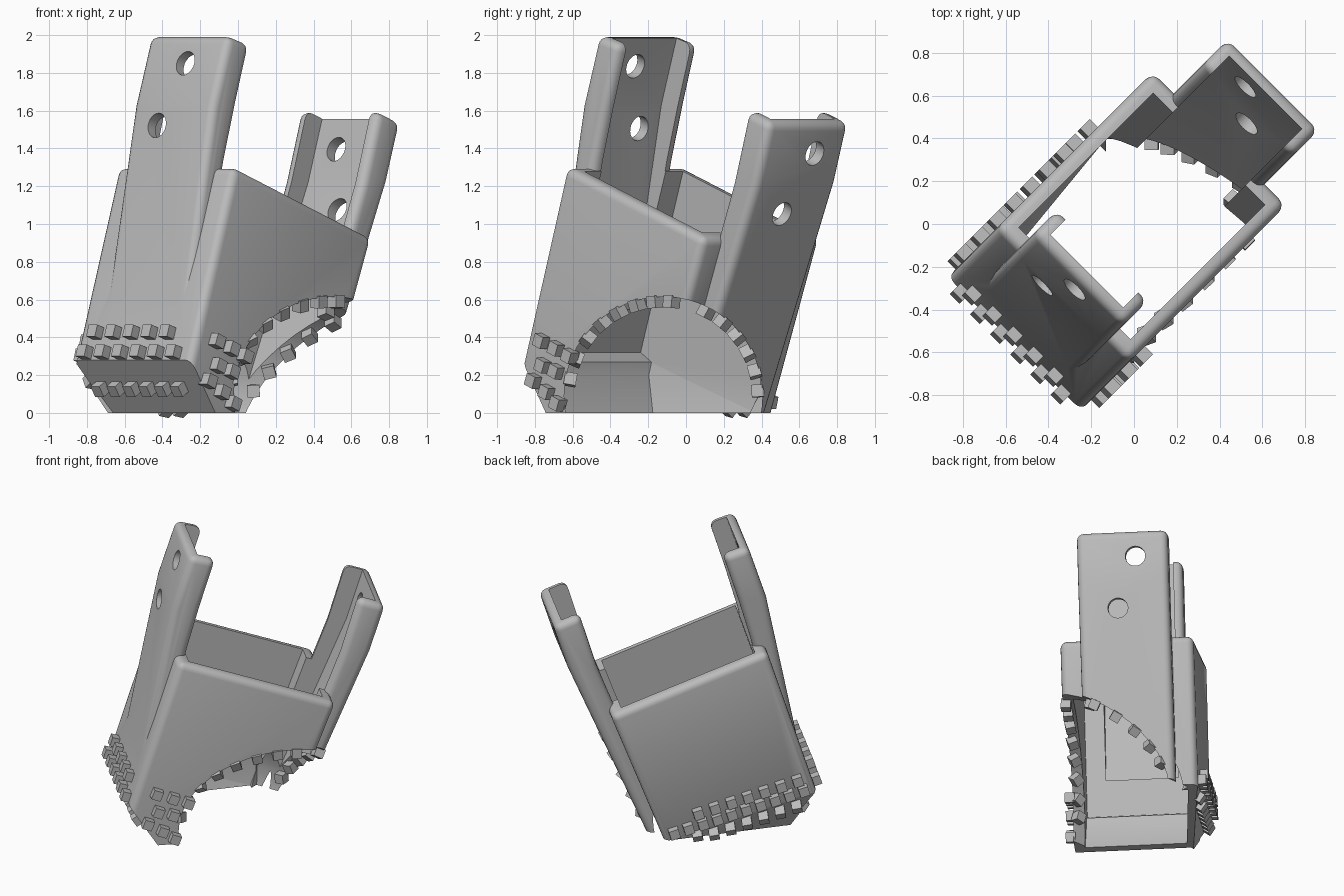
import bpy, bmesh, math
from mathutils import Matrix, Vector

if "Cube" in bpy.data.objects:
    bpy.data.objects.remove(bpy.data.objects["Cube"])

S = math.sqrt(0.5)
steel = bpy.data.materials.new("grey_steel")
steel.diffuse_color = (0.5, 0.5, 0.5, 1)
steel.use_nodes = True
steel.node_tree.nodes["Principled BSDF"].inputs["Base Color"].default_value = steel.diffuse_color


def P(u, v, z):
    """Shell axes (u = front to back, v = across) turned 45 degrees."""
    return Vector(((u - v) * S, (u + v) * S, z))


def finish(name, bm):
    bmesh.ops.recalc_face_normals(bm, faces=bm.faces)
    me = bpy.data.meshes.new(name)
    bm.to_mesh(me)
    bm.free()
    me.materials.append(steel)
    ob = bpy.data.objects.new(name, me)
    bpy.context.collection.objects.link(ob)
    return ob


def prism(name, profile, half, bevel=0, bevel_above=0.0):
    """Side profile (u, z) extruded across v, with rounded upper edges."""
    bm = bmesh.new()
    a = [bm.verts.new(P(u, -half, z)) for u, z in profile]
    b = [bm.verts.new(P(u, half, z)) for u, z in profile]
    bm.faces.new(a)
    bm.faces.new(b[::-1])
    n = len(profile)
    for i in range(n):
        j = (i + 1) % n
        bm.faces.new((a[j], a[i], b[i], b[j]))
    if bevel:
        bmesh.ops.recalc_face_normals(bm, faces=bm.faces)
        edges = [e for e in bm.edges
                 if max(v.co.z for v in e.verts) > bevel_above
                 and e.calc_face_angle(0) > math.radians(30)]
        bmesh.ops.bevel(bm, geom=edges, offset=bevel, segments=4,
                        profile=0.5, affect='EDGES', clamp_overlap=True)
    return finish(name, bm)


def hull(name, pts):
    bm = bmesh.new()
    for p in pts:
        bm.verts.new(P(*p))
    bmesh.ops.convex_hull(bm, input=bm.verts)
    return finish(name, bm)


def rod(name, start, end, radius, sides):
    bm = bmesh.new()
    d = end - start
    m = Matrix.Translation((start + end) / 2) @ d.to_track_quat('Z', 'Y').to_matrix().to_4x4()
    bmesh.ops.create_cone(bm, cap_ends=True, segments=sides, radius1=radius,
                          radius2=radius, depth=d.length, matrix=m)
    return finish(name, bm)


def combine(ob, other, op):
    mod = ob.modifiers.new("cut", 'BOOLEAN')
    mod.operation = op
    mod.solver = 'EXACT'
    mod.object = other
    bpy.context.view_layer.objects.active = ob
    bpy.ops.object.modifier_apply(modifier=mod.name)
    bpy.data.objects.remove(other)


# Outer shell and the two channel arms
shell = prism("shell", [(-0.61, 0), (-0.79, 0.28), (-0.465, 1.305), (0.575, 0.925),
                        (0.22, 0)], 0.44, 0.045, 0.3)
front_arm = prism("front_arm", [(-0.365, 2), (-0.485, 1.63), (-0.755, 0.28), (-0.6, 0.4),
                                (-0.385, 1.33), (-0.3, 1.63), (-0.2, 1.95)], 0.3, 0.045, 0.5)
back_arm = prism("back_arm", [(0.93, 1.535), (0.83, 1.22), (0.31, 0), (0.18, 0),
                              (0.5, 0.86), (0.64, 1.22), (0.755, 1.6)], 0.3, 0.045, 0.1)
combine(shell, front_arm, 'UNION')
combine(shell, back_arm, 'UNION')

# Hollow body and channels of the arms
combine(shell, prism("cavity", [(-0.38, 1.315), (-0.71, 0.32), (-0.63, 0.27), (-0.63, 0.2),
                                (-0.55, 0), (-0.53, -0.1), (0.11, -0.1), (0.5, 0.965)], 0.37),
        'DIFFERENCE')
combine(shell, prism("front_channel", [(-0.267, 2.12), (-0.425, 1.63), (-0.645, 0.55),
                                       (0, 0.55), (0, 2.12)], 0.24), 'DIFFERENCE')
combine(shell, prism("back_channel", [(0.915, 1.7), (0.765, 1.22), (0.245, 0), (0.225, -0.05),
                                      (0, -0.05), (0, 1.7)], 0.24), 'DIFFERENCE')

# Sloped cutting edge under the left wall: thickened inside, chamfered outside
combine(shell, hull("lip", [(0.2, 0.375, 0), (-0.69, 0.375, 0), (-0.69, 0.375, 0.3),
                            (-0.57, 0.3, 0)]), 'UNION')
combine(shell, hull("lip_chamfer", [(0.22, 0.44, 0), (-0.79, 0.44, 0.28), (-0.61, 0.34, 0),
                                    (-0.9, 0.34, 0), (-0.9, 0.7, 0.28), (0.22, 0.7, 0),
                                    (0.22, 0.44, -0.1), (-0.9, 0.7, -0.1),
                                    (-0.61, 0.34, -0.1)]), 'DIFFERENCE')

# Round mouth in the right corner
CY, CZ, R = -0.12, 0.09, 0.525
combine(shell, rod("mouth", Vector((-0.13, CY, CZ)), Vector((1.4, CY, CZ)), R, 48), 'DIFFERENCE')

# Bolt holes
for u, v, z, k in ((-0.41, -0.02, 1.85, 1), (-0.5, 0.10, 1.52, 1),
                   (0.86, 0.085, 1.38, -1), (0.74, -0.04, 1.06, -1)):
    tilt = 0.06 if k > 0 else 0.08
    combine(shell, rod("bolt_hole", P(u - 0.2, v, z + tilt), P(u + 0.2, v, z - tilt), 0.066, 24),
            'DIFFERENCE')

bpy.ops.object.select_all(action='DESELECT')
shell.select_set(True)
bpy.context.view_layer.objects.active = shell
bpy.ops.object.shade_smooth_by_angle(angle=math.radians(28))

# Cutting teeth: small cubes seated on the surfaces
groups = {"front_teeth": bmesh.new(), "left_teeth": bmesh.new(),
          "corner_teeth": bmesh.new(), "mouth_teeth": bmesh.new()}


def tooth(group, pos, normal, along, size=0.065):
    n = normal.normalized()
    t = (along - n * along.dot(n)).normalized()
    m = Matrix((t, n.cross(t), n)).transposed().to_4x4()
    m.translation = pos + n * 0.02
    bmesh.ops.create_cube(groups[group], size=size, matrix=m)


across, length = P(0, 1, 0), P(1, 0, 0)
for u, z, v0, v1, count, n in ((-0.78, 0.315, 0.345, -0.32, 6, P(-0.95, 0, 0.31)),
                               (-0.745, 0.42, 0.30, -0.24, 5, P(-0.95, 0, 0.31)),
                               (-0.70, 0.14, 0.31, -0.28, 6, P(-0.84, 0, -0.54))):
    for i in range(count):
        tooth("front_teeth", P(u, v0 + (v1 - v0) * i / (count - 1), z), n, across)

edge_dir = P(-1.01, 0, 0.28)
for count, u0, u1, lift, v, n in ((10, -0.70, 0.16, 0.045, 0.44, P(0, 1, 0)),
                                  (7, -0.66, 0.0, 0.13, 0.44, P(0, 1, 0)),
                                  (7, -0.66, 0.0, -0.06, 0.415, P(0, 0.8, -0.6))):
    for i in range(count):
        u = u0 + (u1 - u0) * i / (count - 1)
        z = 0.28 * (0.22 - u) / 1.01 + lift
        tooth("left_teeth", P(u, v, max(z, 0.035)), n, edge_dir)

for u, z in ((-0.62, 0.38), (-0.51, 0.34), (-0.41, 0.30), (-0.61, 0.25),
             (-0.51, 0.22), (-0.68, 0.17), (-0.58, 0.11), (-0.5, 0.05)):
    tooth("corner_teeth", P(u, -0.44, z), P(0, -1, 0), P(1, 0, -0.4))

for deg in (3, 15, 27, 39, 51, 63, 85, 95, 106, 118, 130, 143, 157, 170):
    a = math.radians(deg)
    y, z = CY + (R - 0.005) * math.cos(a), CZ + (R - 0.005) * math.sin(a)
    if deg > 77:                       # right wall
        pos, out = P(y / S + 0.42, -0.42, z), length
    else:                              # back wall
        u = 0.29 + 0.43 * z
        if y / S - u < -0.3 or y / S - u > 0.28:
            u = 0.2 + 0.38 * z
        pos, out = P(u, y / S - u, z), across
    tooth("mouth_teeth", pos, Vector((0, -math.cos(a), -math.sin(a))), out)

for name, bm in groups.items():
    finish(name, bm)
